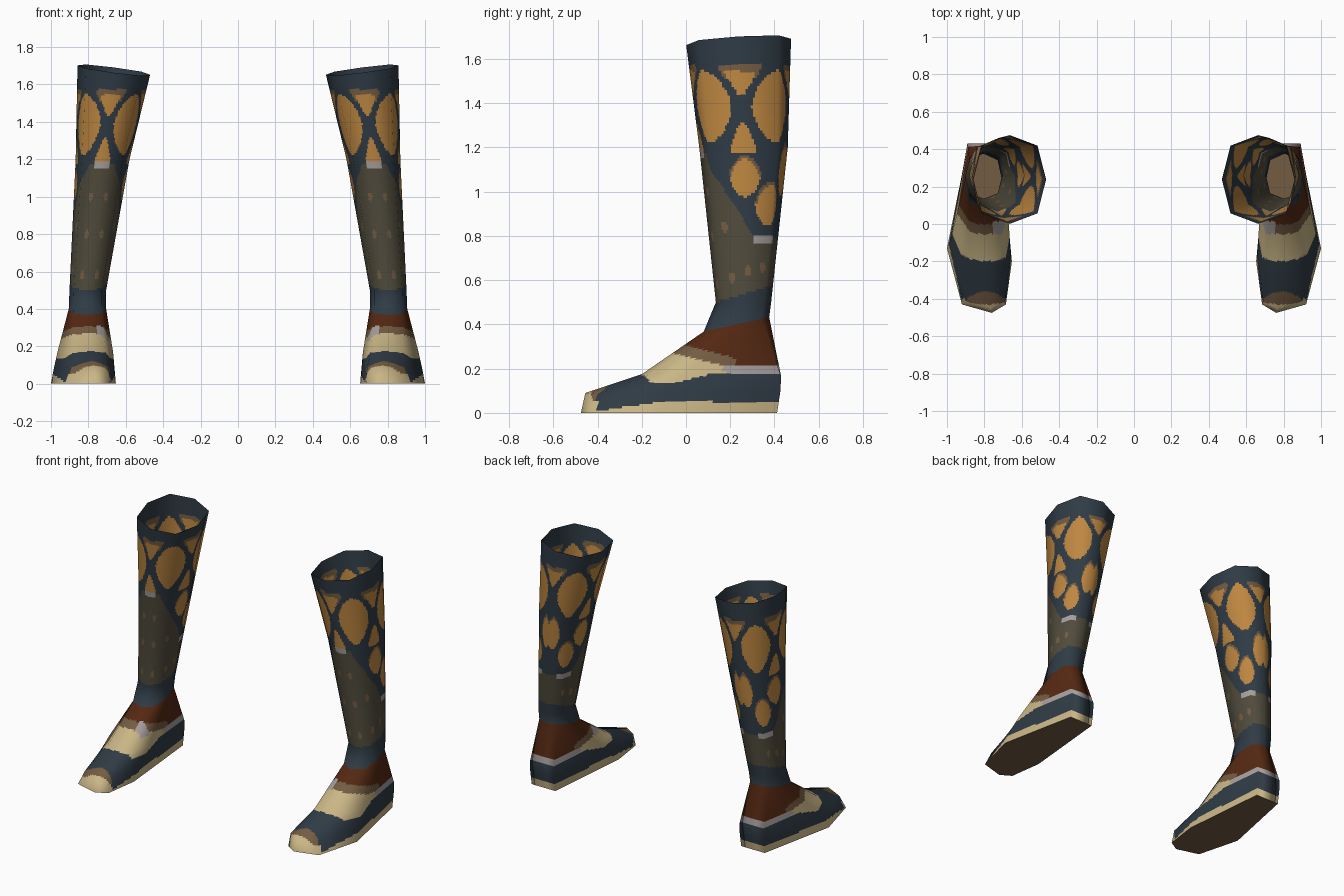
import bpy
import math
from mathutils import Vector

if "Cube" in bpy.data.objects:
    bpy.data.objects.remove(bpy.data.objects["Cube"])

# Flat colours (sRGB 0-255 converted to linear)
COLOURS = [("slate", (47, 59, 69)), ("amber", (190, 135, 65)), ("olive", (80, 75, 60)),
           ("russet", (84, 40, 18)), ("cream", (202, 182, 134)), ("taupe", (116, 92, 66)),
           ("pale_grey", (165, 158, 156))]
SLATE, AMBER, OLIVE, RUSSET, CREAM, TAUPE, GREY = range(7)


def linear(c):
    c /= 255
    return c / 12.92 if c <= 0.04045 else ((c + 0.055) / 1.055) ** 2.4


mats = []
for name, rgb in COLOURS:
    m = bpy.data.materials.new(name)
    m.diffuse_color = (*[linear(c) for c in rgb], 1)
    m.use_nodes = True
    m.node_tree.nodes["Principled BSDF"].inputs["Base Color"].default_value = m.diffuse_color
    mats.append(m)


def leg_ring(cx, cy, rx, ry, z, tilt_x=0, tilt_y=0):
    """Tilted octagon, counted from the front towards the outer side."""
    ring = []
    for k in range(8):
        a = k * math.pi / 4
        grow = 1.08 if k % 2 else 1
        dx, dy = math.sin(a) * rx * grow, -math.cos(a) * ry * grow
        ring.append(Vector((cx + dx, cy + dy, z + dx * tilt_x + dy * tilt_y)))
    return ring


def foot_ring(half_heel, heel_y, heel_z, front_half):
    """Front five points are given from inner side to outer; the heel is straight."""
    inner, front_inner, front, front_outer, outer = [Vector(p) for p in front_half]
    heel = [Vector((.80 + s * half_heel, heel_y, heel_z)) for s in (1, 0, -1)]
    return [front, front_outer, outer, *heel, inner, front_inner]


# Cuff, calf, ankle, heel collar, vamp, welt, sole edge
RINGS = [
    leg_ring(.664, .238, .194, .237, 1.677, .13, .06),
    leg_ring(.724, .26, .144, .20, 1.2),
    leg_ring(.803, .26, .098, .125, .5),
    leg_ring(.805, .228, .10, .148, .40, 0, .22),
    foot_ring(.09, .43, .165, [(.668, -.02, .17), (.71, -.18, .17), (.79, -.20, .175),
                               (.88, -.17, .17), (.965, -.02, .17)]),
    foot_ring(.091, .427, .10, [(.66, -.15, .08), (.69, -.41, .085), (.77, -.455, .09),
                                (.89, -.40, .085), (.985, -.10, .08)]),
    foot_ring(.09, .412, 0, [(.653, -.20, 0), (.685, -.43, 0), (.76, -.475, 0),
                             (.92, -.43, 0), (1.0, -.13, 0)]),
]
STEPS = [40, 58, 12, 26, 26, 8]   # rows between neighbouring rings
SIDE = 16                         # columns per side

# Lower lattice openings and shin spots: (steps from back, z, half width, half height)
LOW_PATCHES = [(1.95, 1.07, .5, .095), (.25, 1.10, .38, .12), (1.1, .945, .5, .10)]
SPOTS = [(3.5, .58), (3.55, .8), (3.6, 1.0), (2.5, .61), (1.8, .64), (1.2, .66), (2.7, .84)]


def lattice_colour(u, v, z):
    """Openings between the crossing straps; None where a strap shows."""
    odd = abs(u % 2 - 1)
    even = 1 - odd
    if (odd / .72) ** 1.6 + (abs(z - 1.385) / .165) ** 1.6 < 1:
        return AMBER
    for base, tip, half in ((1.545, 1.43, .42), (1.17, 1.32, .42)):
        t = (z - tip) / (base - tip)
        if 0 < t < 1 and even < half * t ** .7 and (base > 1.4 or v > .8):
            return AMBER
        if .7 < t < 1.25 and even < .1 + half * t ** .7 and base > 1.4:
            return TAUPE
    for cv, cz, hv, hz in LOW_PATCHES:
        d = (abs(v - cv) / hv) ** 1.7 + (abs(z - cz) / hz) ** 1.7
        if d < 1:
            return AMBER if d < .75 or z < cz else TAUPE
    return None


def leg_colour(u, z, y):
    v = abs(u - 4)
    low = .79 + max(0, min(1, (v - 1.6) / 1.8)) * .38
    if .6 < v < 1.6 and -.02 < z - low < .015:
        return GREY
    if v > 3.65 and -.015 < z - low < .012:
        return GREY
    if z > low:
        c = lattice_colour(u, v, z)
        return SLATE if c is None else c
    if z > .46 + .3 * y:
        for sv, sz in SPOTS:
            if (abs(v - sv) / .13) ** 2 + (abs(z - sz) / .025) ** 2 < 1:
                return TAUPE
        return OLIVE
    return SLATE


def foot_colour(x, y, z):
    if z < .05 and (y > -.12 or z < .05 + (y + .12) * .15):
        return CREAM
    bend = (x - .79) ** 2 * 4
    if y < -.43 + bend * .3 or (y < -.40 and z < .05):
        return CREAM
    if y < -.36 - bend:
        return TAUPE
    if y < -.2 + bend * .5 or z < .135 + max(0, min(.045, (y + .05) * .25)):
        return SLATE
    if y > .17 and z < .215:
        return GREY
    if x < .755 and abs(y + .02) < .035 and z > .23:
        return GREY
    edge = .255 - .25 * y
    if y < .17 and z < edge:
        return CREAM
    if y < .22 and z < edge + .05:
        return TAUPE
    return RUSSET


def ring_normal(i, j):
    down = RINGS[min(i + 1, 6)][j] - RINGS[max(i - 1, 0)][j]
    return down.cross(RINGS[i][(j + 1) % 8] - RINGS[i][j - 1]).normalized()


NORMALS = [[ring_normal(i, j) for j in range(8)] for i in range(7)]


def blend(table, i, s, j, t):
    k = (j + 1) % 8
    return table[i][j].lerp(table[i][k], t).lerp(table[i + 1][j].lerp(table[i + 1][k], t), s)


def add_object(name, verts, faces, sign):
    me = bpy.data.meshes.new(name)
    if sign < 0:
        faces = [f[::-1] for f in faces]
    me.from_pydata([(p.x * sign, p.y, p.z) for p in verts], [], faces)
    for m in mats:
        me.materials.append(m)
    ob = bpy.data.objects.new(name, me)
    bpy.context.collection.objects.link(ob)
    return me


def build_boot(side, sign):
    # Boot shell lofted through the rings
    rows = [(i, k / n) for i, n in enumerate(STEPS) for k in range(n)] + [(5, 1.0)]
    cols = 8 * SIDE
    verts, normals, faces, colours = [], [], [], []
    for i, s in rows:
        for c in range(cols):
            j, t = c // SIDE, (c % SIDE) / SIDE
            verts.append(blend(RINGS, i, s, j, t))
            n = blend(NORMALS, i, s, j, t).normalized()
            normals.append((n.x * sign, n.y, n.z))
    for r in range(len(rows) - 1):
        for c in range(cols):
            d = (c + 1) % cols
            f = (r * cols + c, (r + 1) * cols + c, (r + 1) * cols + d, r * cols + d)
            faces.append(f)
            p = sum((verts[a] for a in f), Vector()) / 4
            colours.append(leg_colour((c + .5) / SIDE, p.z, p.y) if rows[r][0] < 3
                           else foot_colour(*p))
    me = add_object(side + "_boot_shell", verts, faces, sign)
    me.polygons.foreach_set("material_index", colours)
    me.polygons.foreach_set("use_smooth", [True] * len(faces))
    me.normals_split_custom_set_from_vertices(normals)
    # Flat sole
    sole = add_object(side + "_sole", RINGS[6], [tuple(range(7, -1, -1))], sign)
    sole.polygons[0].material_index = TAUPE


build_boot("right", 1)
build_boot("left", -1)
